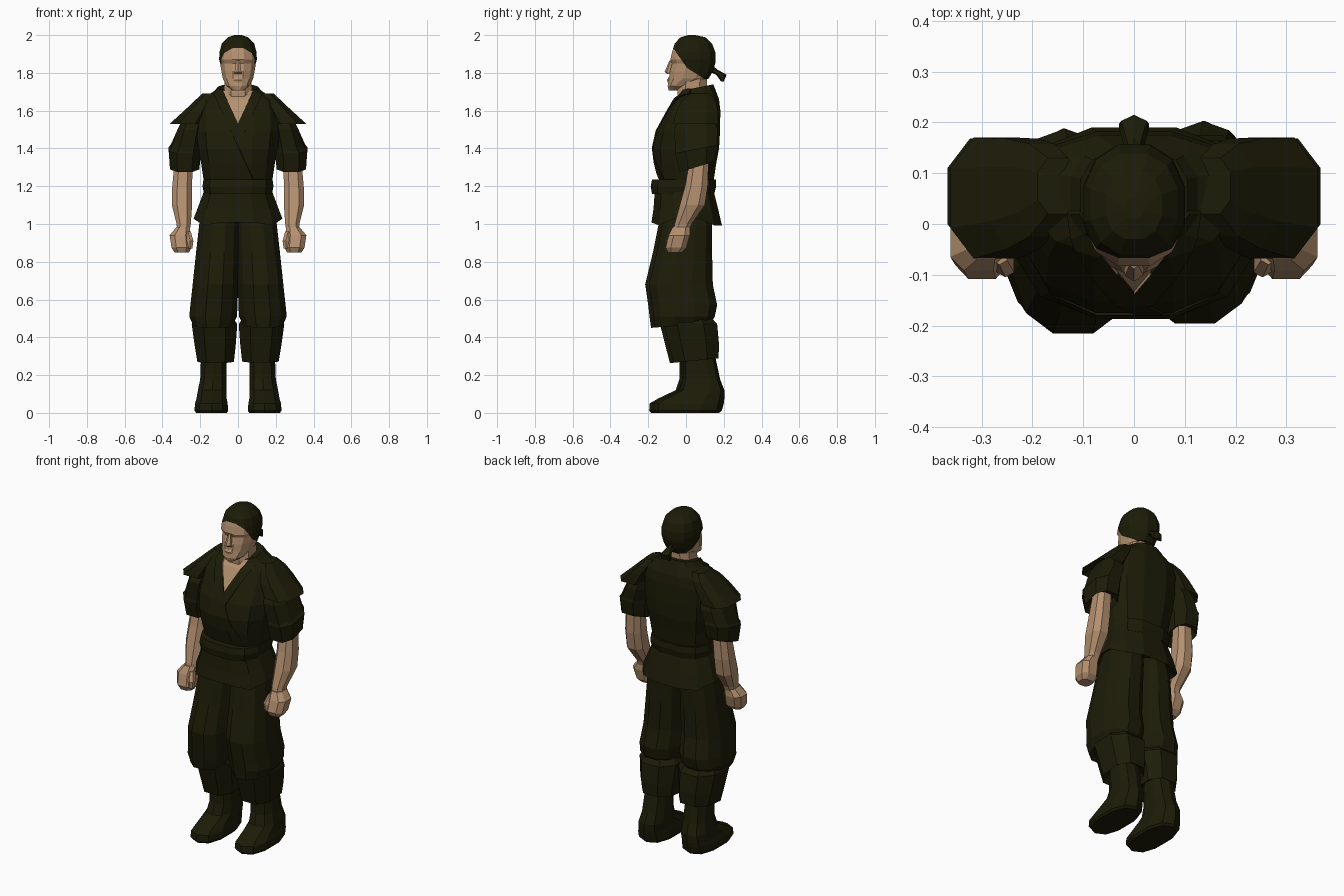
import bpy, bmesh, math
from mathutils import Vector


def material(name, rgb):
    m = bpy.data.materials.new(name)
    m.diffuse_color = (*rgb, 1)
    return m


cloth = material("dark olive cloth", (0.0120, 0.0115, 0.0025))
skin = material("tan skin", (0.46, 0.28, 0.16))


def ring(r, n, e, s):
    """Boxy n-sided ring; r = (z, x0, x1, y0, y1[, tilt along y])."""
    z, x0, x1, y0, y1 = r[:5]
    tilt = r[5] if len(r) > 5 else 0
    k = math.cos(math.pi / n) ** e
    pts = []
    for i in range(n):
        a = 2 * math.pi * (i + 0.5) / n
        c, d = math.cos(a), math.sin(a)
        u = math.copysign(abs(c) ** e, c) / k
        v = math.copysign(abs(d) ** e, d) / (k if n % 4 == 0 else 1)
        x = (x0 + x1) / 2 + u * (x1 - x0) / 2
        y = (y0 + y1) / 2 + v * (y1 - y0) / 2
        pts.append((s * x, y, z + tilt * y))
    return pts


def loft(rings, n=8, e=0.8, s=1):
    bm = bmesh.new()
    loops = [[bm.verts.new(p) for p in ring(r, n, e, s)] for r in rings]
    for a, b in zip(loops, loops[1:]):
        for i in range(n):
            j = (i + 1) % n
            bm.faces.new((a[i], a[j], b[j], b[i]))
    bm.faces.new(loops[0])
    bm.faces.new(loops[-1])
    bmesh.ops.recalc_face_normals(bm, faces=bm.faces)
    return bm


def finish(name, bm, *mats):
    me = bpy.data.meshes.new(name)
    bm.to_mesh(me)
    bm.free()
    for m in mats:
        me.materials.append(m)
    ob = bpy.data.objects.new(name, me)
    bpy.context.collection.objects.link(ob)
    return ob


def cut(bm, co, no, front=False):
    faces = [f for f in bm.faces if not front or f.calc_center_median().y < 0.02]
    geom = set(faces)
    for f in faces:
        geom.update(f.edges, f.verts)
    bmesh.ops.bisect_plane(bm, geom=list(geom), plane_co=co, plane_no=no)


# Jacket body with bare V at the neck and raised crossing lapels
bm = loft([
    (1.21, -.17, .17, -.13, .14), (1.24, -.183, .183, -.145, .148),
    (1.32, -.195, .195, -.165, .16), (1.40, -.21, .21, -.175, .175),
    (1.49, -.22, .22, -.155, .18), (1.60, -.215, .215, -.095, .182),
    (1.66, -.195, .195, -.06, .175), (1.69, -.125, .125, -.035, .155, .15),
    (1.71, -.105, .105, -.03, .145, .2)], 12, 0.78)
apex = Vector((0, 0, 1.53))
na, nb = Vector((2.2, 0, 1)).normalized(), Vector((-2.2, 0, 1)).normalized()
for no in (na, nb):
    for off in (0, -0.05):
        cut(bm, apex + no * off, no, True)
lapels = []
for f in bm.faces:
    c = f.calc_center_median()
    if c.y > 0.02 or (f.normal.z > 0.95 and c.z > 1.68):
        continue
    da, db = (c - apex).dot(na), (c - apex).dot(nb)
    if da > 0 and db > 0:
        f.material_index = 1
    elif -0.05 < da < 0 or (-0.05 < db < 0 and da > 0):
        lapels.append(f)
res = bmesh.ops.extrude_face_region(bm, geom=lapels)
bmesh.ops.delete(bm, geom=lapels, context='FACES')
for v in res["geom"]:
    if isinstance(v, bmesh.types.BMVert):
        v.co += Vector((v.co.x * 0.03, -0.006, 0.003))
bmesh.ops.recalc_face_normals(bm, faces=bm.faces)
finish("jacket", bm, cloth, skin)

# Belt and flared jacket skirt
finish("belt", loft([(1.16, -.18, .18, -.18, .15), (1.20, -.188, .188, -.187, .16),
                     (1.235, -.183, .183, -.18, .158)], 12, 0.7), cloth)
bm = loft([(1.06, -.19, .19, -.14, .14), (.993, -.235, .235, -.183, .19),
           (1.08, -.215, .215, -.172, .17), (1.18, -.178, .178, -.165, .145)], 12, 0.78)
for v in bm.verts:
    if v.co.z < 1.0 and abs(v.co.x) > 0.2:
        v.co.z += 0.035
    elif v.co.z < 1.0 and abs(v.co.x) < 0.1 and v.co.y < 0:
        v.co.z += 0.015
finish("jacket_skirt", bm, cloth)

# Neck and head; two slanted planes split the cap from the face
finish("neck", loft([(1.60, -.075, .075, -.04, .11), (1.70, -.075, .075, -.045, .11),
                     (1.80, -.068, .068, -.03, .11)], 8), skin)
bm = loft([
    (1.708, -.03, .03, -.092, -.03), (1.73, -.06, .06, -.097, .01),
    (1.77, -.08, .08, -.09, .12), (1.81, -.088, .088, -.085, .143),
    (1.85, -.094, .094, -.074, .155), (1.87, -.1, .1, -.083, .157),
    (1.91, -.098, .098, -.074, .155), (1.955, -.086, .086, -.06, .138),
    (1.988, -.055, .055, -.03, .105), (2.0, -.02, .02, .01, .05)], 12, 0.88)
hairline = [(Vector((0, -.07, 1.935)), Vector((0, 1.45, 1)).normalized()),
            (Vector((0, 0, 1.83)), Vector((0, .64, 1)).normalized())]
for co, no in hairline:
    cut(bm, co, no)
for f in bm.faces:
    c = f.calc_center_median()
    f.material_index = int(any((c - co).dot(no) < 0 for co, no in hairline))
finish("head", bm, cloth, skin)
finish("nose", loft([(1.795, -.02, .02, -.10, -.06), (1.806, -.018, .018, -.113, -.06),
                     (1.865, -.009, .009, -.088, -.06)], 6), skin)
finish("lips", loft([(1.75, -.02, .02, -.097, -.07), (1.763, -.025, .025, -.1, -.07),
                     (1.777, -.018, .018, -.092, -.07)], 6), skin)
finish("wrap_knot", loft([(1.755, -.03, .03, .185, .20), (1.79, -.025, .025, .16, .215),
                          (1.815, -.012, .012, .11, .17), (1.835, -.01, .01, .11, .145)], 6), cloth)

# Paired parts
for side, s in (("left", 1), ("right", -1)):
    def part(name, mat, rings, n=8, e=0.8):
        finish(side + "_" + name, loft(rings, n, e, s), mat)

    # Relaxed stance: the right leg stands slightly ahead of the left
    def leg(name, rings, n, e):
        front, back = (.02, 0) if s > 0 else (0, -.015)
        part(name, cloth, [(r[0], r[1], r[2], r[3] + front, r[4] + back, *r[5:])
                           for r in rings], n, e)

    # Pointed shoulder flap over a banded sleeve
    part("shoulder_flap", cloth, [
        (1.57, .19, .30, -.03, .14), (1.53, .18, .362, -.068, .17),
        (1.60, .155, .285, -.05, .168), (1.65, .13, .232, -.025, .158),
        (1.69, .11, .19, .02, .13)])
    part("sleeve", cloth, [
        (1.32, .225, .335, .00, .13, .3), (1.285, .205, .36, -.035, .152, .3),
        (1.385, .195, .367, -.058, .168, .2), (1.40, .195, .355, -.055, .165, .2),
        (1.50, .18, .32, -.065, .168), (1.58, .17, .28, -.02, .14)])
    # Forearm and fist
    part("forearm", skin, [
        (.95, .258, .322, -.07, .012), (1.0, .25, .325, -.06, .03),
        (1.10, .243, .35, -.033, .10), (1.20, .243, .348, -.005, .115),
        (1.34, .24, .335, .02, .12)])
    part("hand", skin, [
        (.848, .26, .335, -.095, -.025), (.875, .247, .352, -.108, .003),
        (.94, .25, .362, -.092, .02), (.985, .258, .325, -.07, .02)], 8, 0.75)
    part("thumb", skin, [
        (.87, .242, .268, -.10, -.065), (.91, .236, .27, -.105, -.06),
        (.96, .25, .28, -.08, -.04)], 6)
    # Baggy trousers, bloused below the knee
    leg("trouser", [
        (.50, .05, .225, -.12, .11), (.465, .03, .235, -.185, .13, .08),
        (.51, .006, .258, -.193, .152), (.57, .002, .252, -.2, .165),
        (.68, .0, .24, -.216, .142), (.85, -.003, .222, -.175, .138),
        (1.0, -.005, .205, -.145, .138), (1.10, -.005, .18, -.13, .12)], 12, 0.85)
    leg("trouser_cuff", [
        (.31, .06, .19, -.04, .14), (.272, .022, .215, -.085, .172, .1),
        (.36, .012, .23, -.11, .175), (.47, .004, .245, -.138, .165),
        (.51, .03, .225, -.11, .13)], 8, 0.8)
    # Boot with a long low toe
    leg("boot", [
        (0, .06, .222, -.185, .175), (.012, .052, .23, -.195, .19),
        (.05, .055, .228, -.192, .2), (.075, .06, .22, -.15, .203),
        (.12, .06, .212, -.055, .203), (.18, .062, .20, -.035, .18),
        (.32, .062, .195, -.035, .15)], 10, 0.8)
